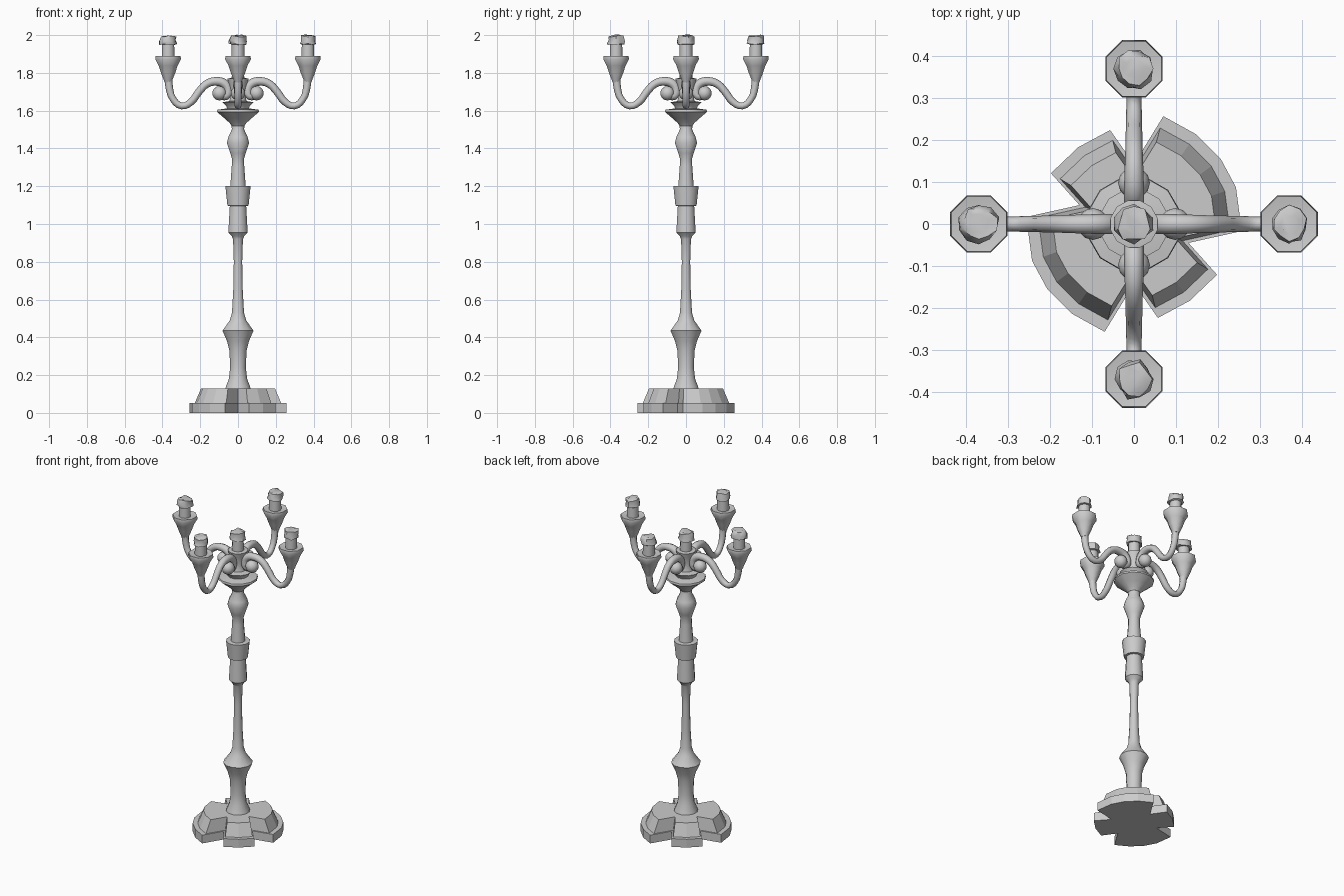
import bpy, bmesh, math, random
from mathutils import Vector

if "Cube" in bpy.data.objects:
    bpy.data.objects.remove(bpy.data.objects["Cube"])

random.seed(4)


def finish(name, bm, angle=45, smooth=True):
    bmesh.ops.recalc_face_normals(bm, faces=bm.faces)
    me = bpy.data.meshes.new(name)
    bm.to_mesh(me)
    bm.free()
    ob = bpy.data.objects.new(name, me)
    bpy.context.collection.objects.link(ob)
    if smooth:
        bpy.ops.object.select_all(action='DESELECT')
        ob.select_set(True)
        bpy.context.view_layer.objects.active = ob
        bpy.ops.object.shade_smooth_by_angle(angle=math.radians(angle))
    return ob


def skin(bm, rings):
    """Bridge equal-length vertex rings and cap both ends."""
    n = len(rings[0])
    for a, b in zip(rings, rings[1:]):
        for i in range(n):
            j = (i + 1) % n
            bm.faces.new((a[i], a[j], b[j], b[i]))
    bm.faces.new(rings[0][::-1])
    bm.faces.new(rings[-1])


def lathe(name, profile, sides, cx=0.0, jitter=0.0, jitter_from=9.0, angle=45):
    bm = bmesh.new()
    rings = []
    for r, z in profile:
        ring = []
        for i in range(sides):
            a = 2 * math.pi * (i + 0.5) / sides
            k = jitter if z > jitter_from else 0.0
            rr = r * (1 + random.uniform(-k, k))
            zz = z + random.uniform(-k, 0) * 0.07
            ring.append(bm.verts.new((cx + rr * math.cos(a), rr * math.sin(a), zz)))
        rings.append(ring)
    skin(bm, rings)
    return finish(name, bm, angle)


# lobed foot: half outline repeated by a half turn, stepped and tapered
half = [(0.257, -0.017), (0.243, 0.088), (0.207, 0.155), (0.148, 0.214), (0.07, 0.257),
        (0, 0.143), (-0.057, 0.224), (-0.133, 0.183), (-0.198, 0.121), (-0.13, 0.045)]
outline = half + [(-x, -y) for x, y in half]
bm = bmesh.new()
skin(bm, [[bm.verts.new((x * s, y * s, z)) for x, y in outline]
          for s, z in ((1, 0), (1, 0.052), (0.89, 0.052), (0.76, 0.13))])
finish("foot", bm, smooth=False)

# turned column
lathe("column", [(0.07, 0.125), (0.066, 0.14), (0.05, 0.18), (0.043, 0.24), (0.047, 0.33),
                 (0.06, 0.38), (0.085, 0.435), (0.045, 0.49), (0.033, 0.53), (0.026, 0.65),
                 (0.023, 0.80), (0.027, 0.92), (0.034, 0.935), (0.053, 0.955), (0.045, 1.095),
                 (0.058, 1.097), (0.069, 1.20), (0.042, 1.202), (0.034, 1.31), (0.033, 1.345),
                 (0.042, 1.375), (0.061, 1.43), (0.053, 1.46), (0.034, 1.50), (0.035, 1.53)], 12)

# dish under the arms
lathe("dish", [(0.035, 1.52), (0.046, 1.535), (0.075, 1.56), (0.115, 1.593), (0.113, 1.605),
               (0.06, 1.612), (0.065, 1.625), (0.085, 1.645), (0.05, 1.65)], 12)

# hub holding the arms and central candle
lathe("hub", [(0.05, 1.64), (0.045, 1.66), (0.04, 1.70), (0.05, 1.74), (0.058, 1.77),
              (0.045, 1.772)], 12)


# candle with uneven melted top
def candle(name, cx, z):
    return lathe(name, [(0.035, z), (0.034, z + 0.075), (0.045, z + 0.082), (0.043, z + 0.10),
                        (0.04, z + 0.125), (0.025, z + 0.128)], 10, cx,
                 jitter=0.16, jitter_from=z + 0.077, angle=50)


candle("candle_centre", 0, 1.765)

# four scrolled arms with cups and candles
path = [(0.368, 1.79), (0.365, 1.73), (0.343, 1.66), (0.298, 1.625), (0.25, 1.645),
        (0.207, 1.70), (0.165, 1.742), (0.115, 1.755), (0.07, 1.742), (0.052, 1.71),
        (0.062, 1.68), (0.09, 1.685)]
radii = [1.1, 1, 0.9, 0.9, 0.95, 1, 1.05, 1.15, 1.2, 1.2, 1.2, 1.2]
for k in range(4):
    turn = k * math.pi / 2

    cu = bpy.data.curves.new("arm", 'CURVE')
    cu.dimensions = '3D'
    cu.bevel_depth = 0.02
    cu.bevel_resolution = 2
    cu.resolution_u = 3
    cu.use_fill_caps = True
    sp = cu.splines.new('BEZIER')
    sp.bezier_points.add(len(path) - 1)
    for p, (x, z), r in zip(sp.bezier_points, path, radii):
        p.co = (x, 0, z)
        p.radius = r
        p.handle_left_type = p.handle_right_type = 'AUTO'
    arm = bpy.data.objects.new("arm", cu)
    bpy.context.collection.objects.link(arm)

    # ball ending the scroll
    bm = bmesh.new()
    bmesh.ops.create_uvsphere(bm, u_segments=12, v_segments=8, radius=0.038)
    bmesh.ops.translate(bm, verts=bm.verts, vec=Vector((0.098, 0, 1.692)))
    ball = finish("scroll_ball", bm)

    cup = lathe("cup", [(0.02, 1.75), (0.028, 1.77), (0.041, 1.80), (0.054, 1.838),
                        (0.074, 1.873), (0.071, 1.89), (0.04, 1.885)], 8, 0.37)
    wax = candle("candle", 0.37, 1.875)
    for ob in (arm, ball, cup, wax):
        ob.rotation_euler.z = turn
